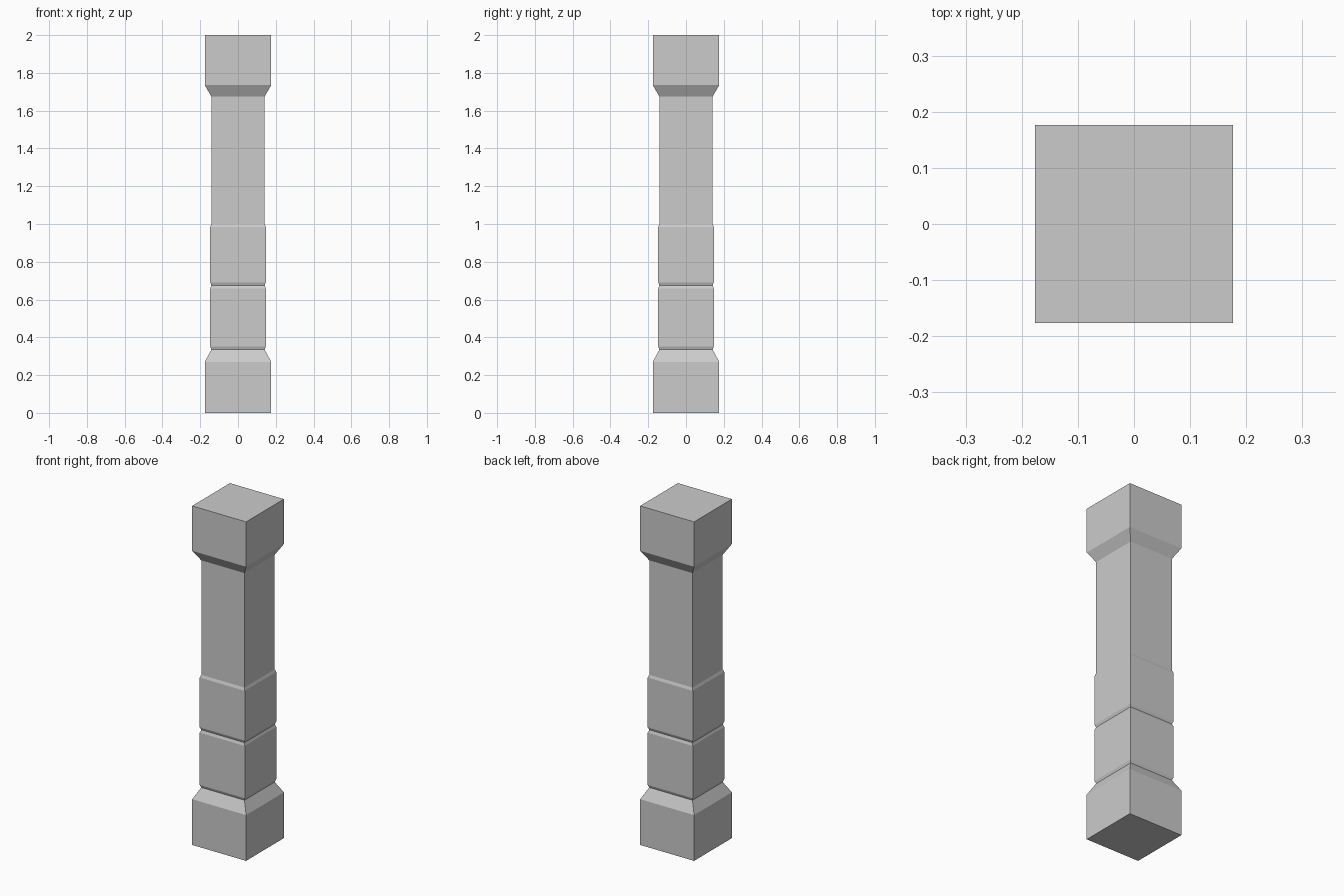
import bpy
import bmesh

cube = bpy.data.objects.get("Cube")
if cube:
    bpy.data.objects.remove(cube, do_unlink=True)

stone = bpy.data.materials.new("grey_stone")
stone.use_nodes = True
GREY = (0.6, 0.6, 0.6, 1)
stone.diffuse_color = GREY
stone.node_tree.nodes["Principled BSDF"].inputs["Base Color"].default_value = GREY

BLOCK, SHAFT, BAND = 0.176, 0.141, 0.147


def square_stack(name, profile):
    """Stack square rings of (half width, height) into a closed solid."""
    bm = bmesh.new()
    rings = [[bm.verts.new((sx * r, sy * r, z))
              for sx, sy in ((-1, -1), (1, -1), (1, 1), (-1, 1))]
             for r, z in profile]
    bm.faces.new(rings[0][::-1])
    bm.faces.new(rings[-1])
    for low, high in zip(rings, rings[1:]):
        for i in range(4):
            j = (i + 1) % 4
            bm.faces.new((low[i], low[j], high[j], high[i]))
    mesh = bpy.data.meshes.new(name)
    bm.to_mesh(mesh)
    bm.free()
    mesh.materials.append(stone)
    obj = bpy.data.objects.new(name, mesh)
    bpy.context.collection.objects.link(obj)


# Plinth with sloped shoulders
square_stack("base", [(BLOCK, 0), (BLOCK, 0.27), (SHAFT, 0.335)])

# Two chamfered bands around the lower shaft
for name, low, high in (("lower_band", 0.335, 0.675), ("upper_band", 0.675, 1.0)):
    square_stack(name, [(SHAFT, low), (BAND, low + 0.016),
                        (BAND, high - 0.016), (SHAFT, high)])

# Plain upper shaft
square_stack("shaft", [(SHAFT, 1.0), (SHAFT, 1.675)])

# Capital with sloped underside
square_stack("capital", [(SHAFT, 1.675), (BLOCK, 1.735), (BLOCK, 2.0)])
